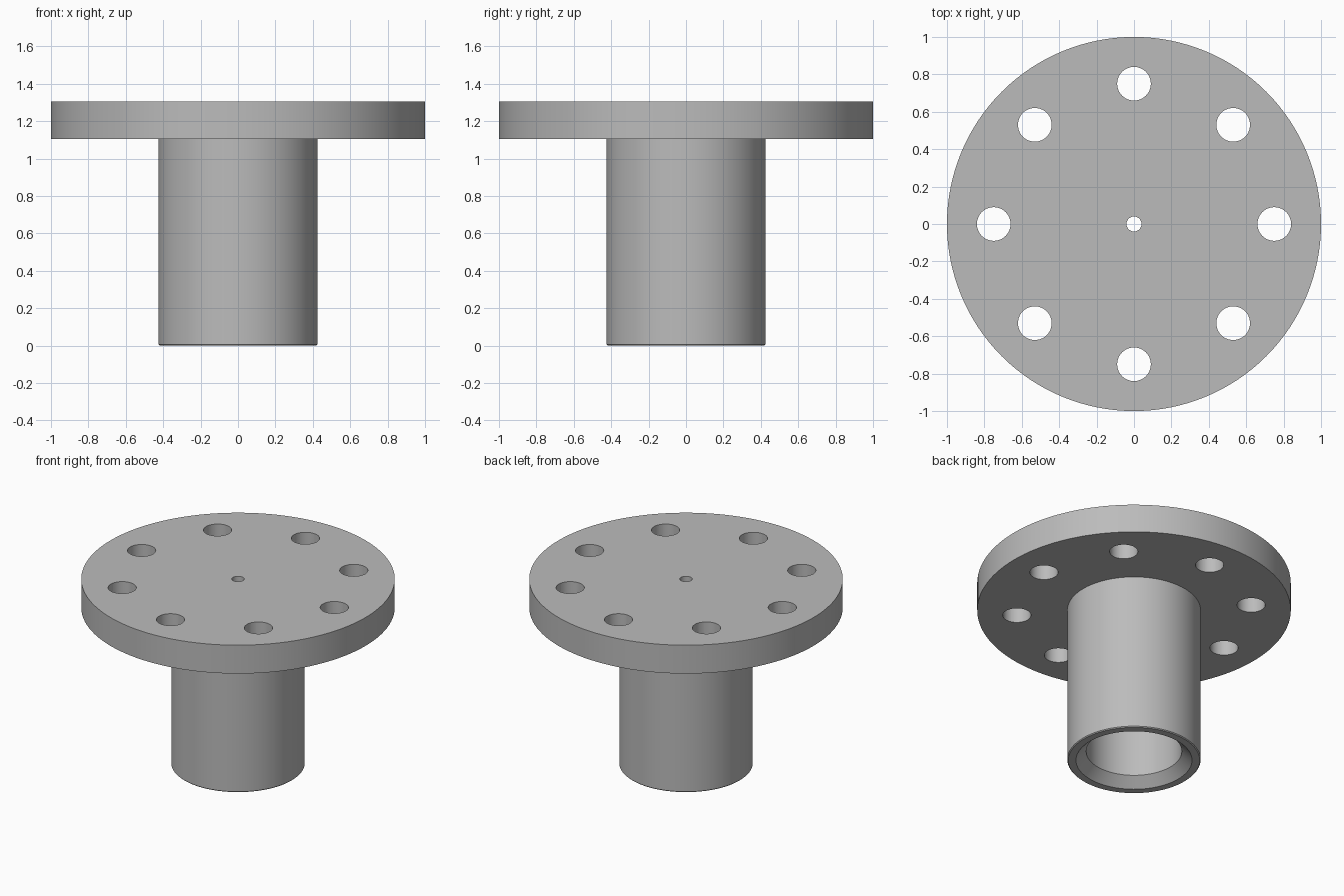
import bpy
import bmesh
import math

SEGMENTS = 128

cube = bpy.data.objects.get("Cube")
if cube:
    bpy.data.objects.remove(cube, do_unlink=True)

# Single plain grey finish
grey = bpy.data.materials.new("plain grey")
grey.use_nodes = True
colour = (0.5, 0.5, 0.5, 1)
grey.diffuse_color = colour
grey.node_tree.nodes["Principled BSDF"].inputs["Base Color"].default_value = colour


def add_object(name, bm):
    bmesh.ops.recalc_face_normals(bm, faces=bm.faces)
    mesh = bpy.data.meshes.new(name)
    bm.to_mesh(mesh)
    bm.free()
    mesh.materials.append(grey)
    obj = bpy.data.objects.new(name, mesh)
    bpy.context.collection.objects.link(obj)
    return obj


def lathe(name, profile):
    """Revolve a closed (radius, height) profile around z."""
    bm = bmesh.new()
    verts = [bm.verts.new((r, 0, z)) for r, z in profile]
    edges = [bm.edges.new((v, verts[i - 1])) for i, v in enumerate(verts)]
    bmesh.ops.spin(bm, geom=verts + edges, cent=(0, 0, 0), axis=(0, 0, 1),
                   angle=math.tau, steps=SEGMENTS, use_merge=True)
    bmesh.ops.remove_doubles(bm, verts=bm.verts, dist=0.0001)
    return add_object(name, bm)


# Flange and hollow stem: vent hole, disc, tube, chamfered mouth, bore
hub = lathe("flanged_hub", [
    (0.04, 1.305), (1.0, 1.305), (1.0, 1.105), (0.425, 1.105),
    (0.425, 0.006), (0.419, 0), (0.37, 0), (0.305, 0.065),
    (0.305, 1.105), (0.04, 1.105)])

# Ring of eight bolt holes
bm = bmesh.new()
for i in range(8):
    angle = i * math.tau / 8
    hole = bmesh.ops.create_cone(bm, cap_ends=True, segments=48,
                                 radius1=0.09, radius2=0.09, depth=0.4)
    bmesh.ops.translate(bm, verts=hole["verts"],
                        vec=(0.75 * math.cos(angle), 0.75 * math.sin(angle), 1.205))
cutter = add_object("bolt_hole_cutter", bm)
cutter.hide_render = True
cutter.hide_viewport = True

cut = hub.modifiers.new("bolt holes", "BOOLEAN")
cut.operation = "DIFFERENCE"
cut.solver = "EXACT"
cut.object = cutter
bpy.context.view_layer.objects.active = hub
hub.select_set(True)
bpy.ops.object.modifier_apply(modifier=cut.name)
bpy.data.objects.remove(cutter, do_unlink=True)

bpy.ops.object.shade_smooth_by_angle(angle=math.radians(30))
